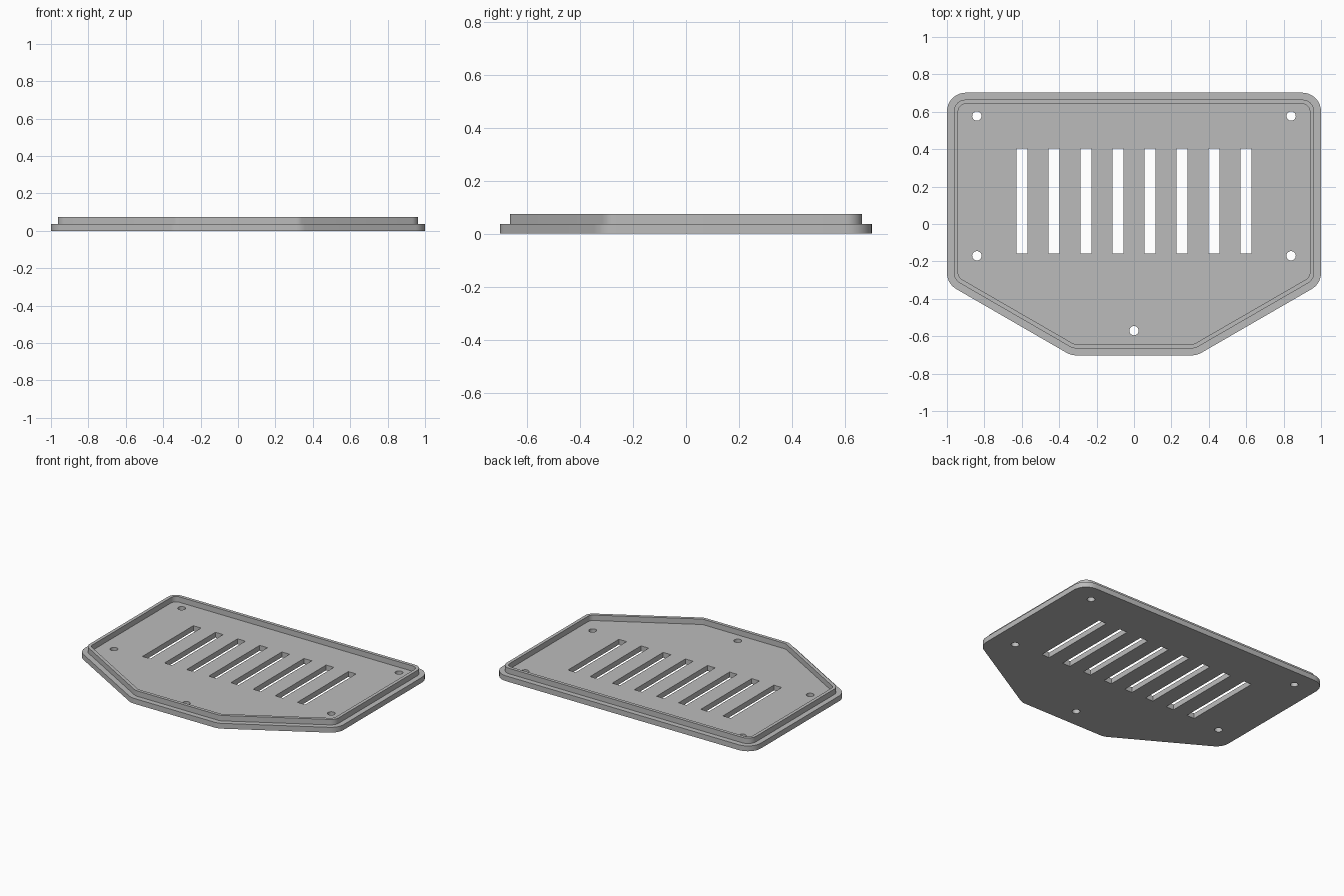
import bpy, bmesh, math
from mathutils import Vector

if "Cube" in bpy.data.objects:
    bpy.data.objects.remove(bpy.data.objects["Cube"], do_unlink=True)

BASE_H, TOP_H = 0.037, 0.075

grey = bpy.data.materials.new("mid grey")
grey.use_nodes = True
colour = (0.5, 0.5, 0.5, 1)
grey.diffuse_color = colour
grey.node_tree.nodes["Principled BSDF"].inputs["Base Color"].default_value = colour

# Half of the sharp-cornered plate outline, mirrored into a full loop
half = [Vector(p) for p in ((0.337, -0.702), (1, -0.319), (1, 0.702))]
corners = half + [Vector((-p.x, p.y)) for p in reversed(half)]


def outline(inset, radius, steps=8):
    """Inset the plate outline and round each corner."""
    n, pts = len(corners), []
    for i, p in enumerate(corners):
        d0 = (p - corners[i - 1]).normalized()
        d1 = (corners[(i + 1) % n] - p).normalized()
        n0, n1 = Vector((-d0.y, d0.x)), Vector((-d1.y, d1.x))
        miter = (n0 + n1) / (1 + n0.dot(n1))
        centre = p + miter * (inset + radius)
        a0 = math.atan2(-n0.y, -n0.x)
        turn = d1.angle(d0)
        for k in range(steps + 1):
            a = a0 + turn * k / steps
            pts.append(centre + radius * Vector((math.cos(a), math.sin(a))))
    return pts


def finish(bm, name):
    bmesh.ops.recalc_face_normals(bm, faces=bm.faces)
    mesh = bpy.data.meshes.new(name)
    bm.to_mesh(mesh)
    bm.free()
    mesh.materials.append(grey)
    obj = bpy.data.objects.new(name, mesh)
    bpy.context.collection.objects.link(obj)
    return obj


def prism(bm, pts, z0, z1):
    low = [bm.verts.new((p[0], p[1], z0)) for p in pts]
    high = [bm.verts.new((p[0], p[1], z1)) for p in pts]
    bm.faces.new(low[::-1])
    bm.faces.new(high)
    for i in range(len(pts)):
        j = (i + 1) % len(pts)
        bm.faces.new((low[i], low[j], high[j], high[i]))


# Base plate
bm = bmesh.new()
prism(bm, outline(0, 0.1), 0, BASE_H)
plate = finish(bm, "base_plate")

# Vent slots and screw holes, cut straight through the plate
bm = bmesh.new()
for i in range(8):
    x = -0.599 + i * 0.1711
    prism(bm, [(x - 0.03, -0.157), (x + 0.03, -0.157),
               (x + 0.03, 0.405), (x - 0.03, 0.405)], -0.1, 0.1)
for x, y in ((-0.84, 0.577), (0.84, 0.577), (-0.84, -0.17), (0.84, -0.17), (0, -0.57)):
    ring = [math.tau * k / 24 for k in range(24)]
    prism(bm, [(x + 0.025 * math.cos(a), y + 0.025 * math.sin(a)) for a in ring], -0.1, 0.1)
cutter = finish(bm, "vent_and_hole_cutter")
cutter.hide_render = True
cut = plate.modifiers.new("openings", "BOOLEAN")
cut.operation = "DIFFERENCE"
cut.solver = "EXACT"
cut.object = cutter
bpy.context.view_layer.objects.active = plate
bpy.ops.object.modifier_apply(modifier=cut.name)
bpy.data.objects.remove(cutter, do_unlink=True)

# Raised locating lip, standing on the plate
bm = bmesh.new()
loops = []
for pts, z in ((outline(0.037, 0.063), BASE_H), (outline(0.037, 0.063), TOP_H),
               (outline(0.06, 0.04), TOP_H), (outline(0.06, 0.04), BASE_H)):
    loops.append([bm.verts.new((p.x, p.y, z)) for p in pts])
for a, b in zip(loops, loops[1:] + loops[:1]):
    for i in range(len(a)):
        j = (i + 1) % len(a)
        bm.faces.new((a[i], a[j], b[j], b[i]))
lip = finish(bm, "raised_lip")

# Smooth rounded corners, crisp edges
for obj in (plate, lip):
    bpy.ops.object.select_all(action="DESELECT")
    obj.select_set(True)
    bpy.context.view_layer.objects.active = obj
    bpy.ops.object.shade_smooth_by_angle(angle=math.radians(25))
